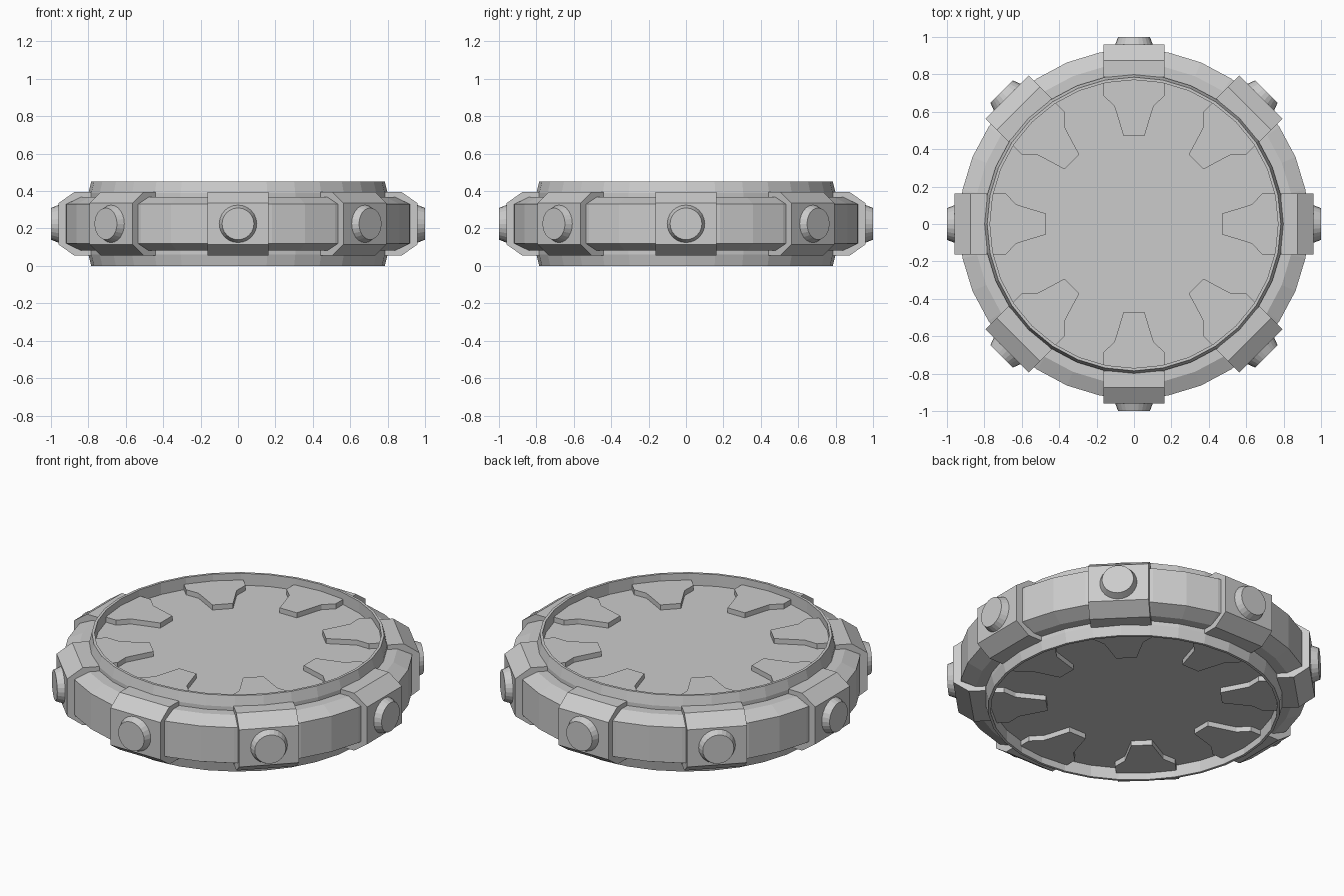
import bpy, bmesh, math
from mathutils import Matrix

if "Cube" in bpy.data.objects:
    bpy.data.objects.remove(bpy.data.objects["Cube"])

MID = 0.225          # mirror plane height
SEG = 32             # facets around the ring


def finish(bm, name):
    bmesh.ops.recalc_face_normals(bm, faces=bm.faces)
    me = bpy.data.meshes.new(name)
    bm.to_mesh(me)
    bm.free()
    ob = bpy.data.objects.new(name, me)
    bpy.context.collection.objects.link(ob)
    return ob


def mirrored(upper):
    """Close an (r, z) profile by reflecting its upper half about MID."""
    return upper + [(r, 2 * MID - z) for r, z in reversed(upper)]


def lathe(name, profile):
    bm = bmesh.new()
    rings = []
    for i in range(SEG):
        a = 2 * math.pi * i / SEG
        rings.append([bm.verts.new((r * math.cos(a), r * math.sin(a), z)) for r, z in profile])
    for i in range(SEG):
        a, b = rings[i], rings[(i + 1) % SEG]
        for j in range(len(profile) - 1):
            bm.faces.new((a[j], b[j], b[j + 1], a[j + 1]))
    # flat recessed plates closing both sides
    bm.faces.new([r[0] for r in rings])
    bm.faces.new([r[-1] for r in rings])
    return finish(bm, name)


def prism(name, points, offset, angle):
    """Extrude a polygon of 3D points by offset, then turn it about z."""
    bm = bmesh.new()
    f = bm.faces.new([bm.verts.new(p) for p in points])
    ext = bmesh.ops.extrude_face_region(bm, geom=[f])
    top = [g for g in ext["geom"] if isinstance(g, bmesh.types.BMVert)]
    bmesh.ops.translate(bm, verts=top, vec=offset)
    bmesh.ops.rotate(bm, verts=bm.verts, cent=(0, 0, 0), matrix=Matrix.Rotation(angle, 3, 'Z'))
    return finish(bm, name)


def button(name, angle):
    bm = bmesh.new()
    m = (Matrix.Rotation(angle, 4, 'Z') @ Matrix.Translation((0.965, 0, MID))
         @ Matrix.Rotation(math.pi / 2, 4, 'Y'))
    bmesh.ops.create_cone(bm, cap_ends=True, segments=24, radius1=0.112, radius2=0.085,
                          depth=0.07, matrix=m)
    return finish(bm, name)


# Ring body with raised lips, chamfered band and recessed plates
lathe("ring_body", mirrored([(0.77, 0.38), (0.77, 0.45), (0.785, 0.45), (0.80, 0.39),
                             (0.80, 0.368), (0.855, 0.368), (0.935, 0.33)]))

clamp = mirrored([(0.785, 0.395), (0.875, 0.395), (0.96, 0.335)])
half_tab = [(0.775, 0.162), (0.685, 0.162), (0.63, 0.105), (0.60, 0.095), (0.47, 0.056)]
tab = half_tab + [(x, -y) for x, y in reversed(half_tab)]

for i in range(8):
    ang = i * math.pi / 4
    # Clamp block straddling the band
    prism(f"clamp_{i}", [(r, -0.163, z) for r, z in clamp], (0, 0.326, 0), ang)
    # Round stud on the clamp
    button(f"stud_{i}", ang)
    # Tabs on upper and lower plates
    prism(f"upper_tab_{i}", [(x, y, 0.37) for x, y in tab], (0, 0, 0.04), ang)
    prism(f"lower_tab_{i}", [(x, y, 0.08) for x, y in tab], (0, 0, -0.04), ang)
